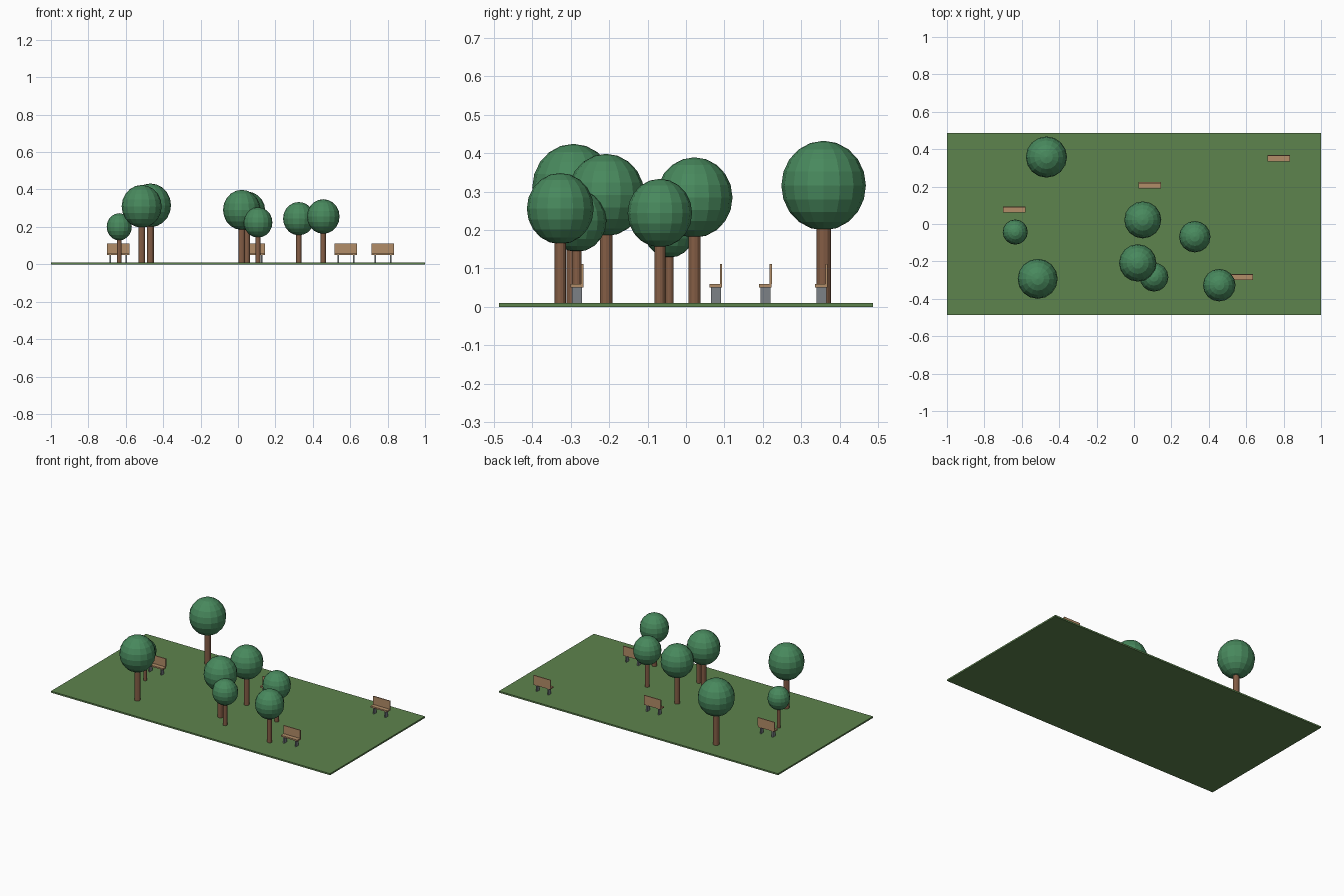
import bpy
from mathutils import Matrix
import bmesh

if "Cube" in bpy.data.objects:
    bpy.data.objects.remove(bpy.data.objects["Cube"])


def material(name, rgb):
    m = bpy.data.materials.new(name)
    m.diffuse_color = (*rgb, 1)
    m.use_nodes = True
    m.node_tree.nodes["Principled BSDF"].inputs["Base Color"].default_value = m.diffuse_color
    return m


GRASS = material("grass", (0.11, 0.23, 0.075))
BARK = material("bark", (0.23, 0.11, 0.06))
LEAF = material("leaf", (0.065, 0.25, 0.11))
WOOD = material("wood", (0.45, 0.27, 0.14))
METAL = material("metal", (0.2, 0.22, 0.24))


def finish(bm, name, mat):
    me = bpy.data.meshes.new(name)
    bm.to_mesh(me)
    bm.free()
    me.materials.append(mat)
    ob = bpy.data.objects.new(name, me)
    bpy.context.collection.objects.link(ob)
    return ob


def box(name, x0, x1, y0, y1, z0, z1, mat):
    bm = bmesh.new()
    mid = Matrix.Translation(((x0 + x1) / 2, (y0 + y1) / 2, (z0 + z1) / 2))
    bmesh.ops.create_cube(bm, size=1, matrix=mid @ Matrix.Diagonal((x1 - x0, y1 - y0, z1 - z0, 1)))
    return finish(bm, name, mat)


def tree(x, y, r, top, bottom, trunk_r):
    cz, rz = (top + bottom) / 2, (top - bottom) / 2
    # trunk runs from the lawn into the crown
    z0, z1 = 0.008, bottom + rz * 0.3
    bm = bmesh.new()
    bmesh.ops.create_cone(bm, cap_ends=True, segments=12, radius1=trunk_r, radius2=trunk_r,
                          depth=z1 - z0, matrix=Matrix.Translation((x, y, (z0 + z1) / 2)))
    finish(bm, "trunk", BARK)
    # faceted crown, slightly taller than wide
    bm = bmesh.new()
    bmesh.ops.create_uvsphere(bm, u_segments=16, v_segments=10, radius=1,
                              matrix=Matrix.Translation((x, y, cz)) @ Matrix.Diagonal((r, r, rz, 1)))
    finish(bm, "crown", LEAF)


def bench(x, y):
    box("bench_seat", x - 0.06, x + 0.06, y - 0.017, y + 0.016, 0.05, 0.059, WOOD)
    box("bench_back", x - 0.06, x + 0.06, y + 0.0105, y + 0.0165, 0.059, 0.112, WOOD)
    for s in (-1, 1):
        lx = x + s * 0.042
        box("bench_leg", lx - 0.004, lx + 0.004, y - 0.013, y + 0.013, 0.008, 0.05, METAL)


# lawn slab
box("lawn", -1, 1, -0.486, 0.486, 0, 0.01, GRASS)

# trees: x, y, crown radius, crown top, crown bottom, trunk radius
for t in [(-0.468, 0.358, 0.110, 0.432, 0.199, 0.019),
          (-0.515, -0.293, 0.107, 0.424, 0.196, 0.018),
          (0.047, 0.022, 0.099, 0.389, 0.180, 0.016),
          (0.020, -0.208, 0.100, 0.398, 0.184, 0.0163),
          (0.107, -0.284, 0.077, 0.305, 0.143, 0.0125),
          (0.325, -0.068, 0.084, 0.333, 0.155, 0.0143),
          (0.456, -0.327, 0.087, 0.348, 0.163, 0.0148),
          (-0.635, -0.043, 0.067, 0.273, 0.128, 0.011)]:
    tree(*t)

# benches
for bx, by in [(-0.64, 0.0775), (0.085, 0.207), (0.775, 0.352), (0.577, -0.283)]:
    bench(bx, by)
